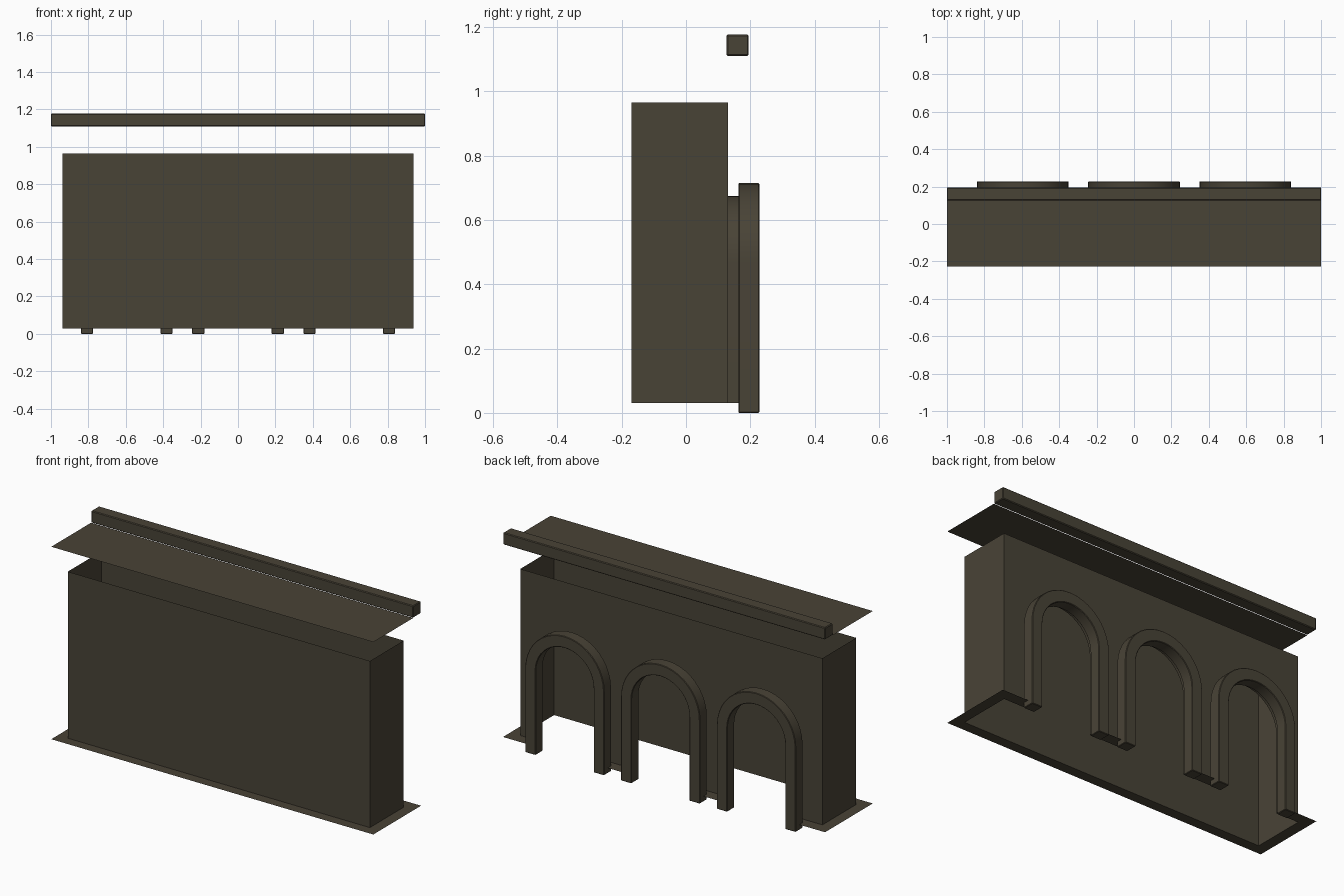
import bpy, bmesh, math

if "Cube" in bpy.data.objects:
    bpy.data.objects.remove(bpy.data.objects["Cube"])

stone = bpy.data.materials.new("dark_olive_brown")
stone.diffuse_color = (0.066, 0.056, 0.037, 1)
stone.use_nodes = True
stone.node_tree.nodes["Principled BSDF"].inputs["Base Color"].default_value = stone.diffuse_color

CENTRES = (-0.595, 0.0, 0.595)   # arch centres along x
SPRING = 0.47                    # height where the arcs begin
OPEN_R = 0.205                   # radius of the wall openings
FLOOR, WALL_TOP, ROOF = 0.03, 0.965, 1.11
WX, WY0, WY1 = 0.938, -0.17, 0.13
PY0, PY1 = -0.228, 0.195
SEG = 20


def make(name, faces, smooth=False, bevel=0):
    """Object from a list of faces, each a list of points."""
    bm = bmesh.new()
    for f in faces:
        bm.faces.new([bm.verts.new(p) for p in f])
    bmesh.ops.remove_doubles(bm, verts=bm.verts, dist=1e-5)
    if bevel:
        bmesh.ops.recalc_face_normals(bm, faces=bm.faces)
        edges = [e for e in bm.edges if e.calc_face_angle(0) > math.radians(60)]
        bmesh.ops.bevel(bm, geom=edges, offset=bevel, segments=1, affect='EDGES')
    me = bpy.data.meshes.new(name)
    bm.to_mesh(me)
    bm.free()
    me.materials.append(stone)
    ob = bpy.data.objects.new(name, me)
    bpy.context.collection.objects.link(ob)
    if smooth:
        bpy.ops.object.select_all(action='DESELECT')
        ob.select_set(True)
        bpy.context.view_layer.objects.active = ob
        bpy.ops.object.shade_smooth_by_angle(angle=math.radians(30))
    return ob


def arch(cx, r, z0):
    """(x, z) path: up the left leg, over the arc, down the right leg."""
    arc = [(cx - r * math.cos(math.pi * i / SEG), SPRING + r * math.sin(math.pi * i / SEG))
           for i in range(SEG + 1)]
    return [(cx - r, z0)] + arc + [(cx + r, z0)]


def flat(x0, x1, y0, y1, z):
    return [(x0, y0, z), (x1, y0, z), (x1, y1, z), (x0, y1, z)]


# Thin wall shell, open at top and bottom; the back is cut by three arches
back = [(-WX, FLOOR)]
for c in CENTRES:
    back += arch(c, OPEN_R, FLOOR)
back += [(WX, FLOOR), (WX, WALL_TOP), (-WX, WALL_TOP)]
shell = [[(x, WY1, z) for x, z in reversed(back)]]
for (xa, ya), (xb, yb) in (((-WX, WY0), (WX, WY0)), ((WX, WY0), (WX, WY1)),
                           ((-WX, WY1), (-WX, WY0))):
    shell.append([(xa, ya, FLOOR), (xb, yb, FLOOR), (xb, yb, WALL_TOP), (xa, ya, WALL_TOP)])
make("wall_shell", shell)

# Base flange around the walls, interrupted at the openings
flange = [flat(-1, 1, PY0, WY0, FLOOR),
          flat(-1, -WX, WY0, WY1, FLOOR), flat(WX, 1, WY0, WY1, FLOOR)]
stops = [-1] + [c + s * OPEN_R for c in CENTRES for s in (-1, 1)] + [1]
for a, b in zip(stops[::2], stops[1::2]):
    flange.append(flat(a, b, WY1, PY1, FLOOR))
make("base_flange", flange)

# Arch reveals and surrounding trims
for i, c in enumerate(CENTRES, 1):
    p = arch(c, OPEN_R, FLOOR)
    make(f"arch_reveal_{i}",
         [[(a[0], WY1, a[1]), (b[0], WY1, b[1]), (b[0], PY1, b[1]), (a[0], PY1, a[1])]
          for a, b in zip(p, p[1:])], smooth=True)
    rings = []
    for (xi, zi), (xo, zo) in zip(arch(c, 0.18, 0), arch(c, 0.245, 0)):
        rings.append([(xi, 0.163, zi), (xo, 0.163, zo), (xo, 0.228, zo), (xi, 0.228, zi)])
    faces = [rings[0], rings[-1][::-1]]
    for a, b in zip(rings, rings[1:]):
        faces += [[a[k], a[(k + 1) % 4], b[(k + 1) % 4], b[k]] for k in range(4)]
    make(f"arch_trim_{i}", faces, smooth=True, bevel=0.003)

# Flat roof sheet
make("roof_sheet", [flat(-1, 1, PY0, 0.126, ROOF)])

# Rail along the back edge of the roof
a, b = [[(x, 0.126, ROOF), (x, PY1, ROOF), (x, PY1, 1.177), (x, 0.126, 1.177)] for x in (-1, 1)]
make("roof_rail", [a, b[::-1]] + [[a[k], a[(k + 1) % 4], b[(k + 1) % 4], b[k]] for k in range(4)],
     bevel=0.004)
